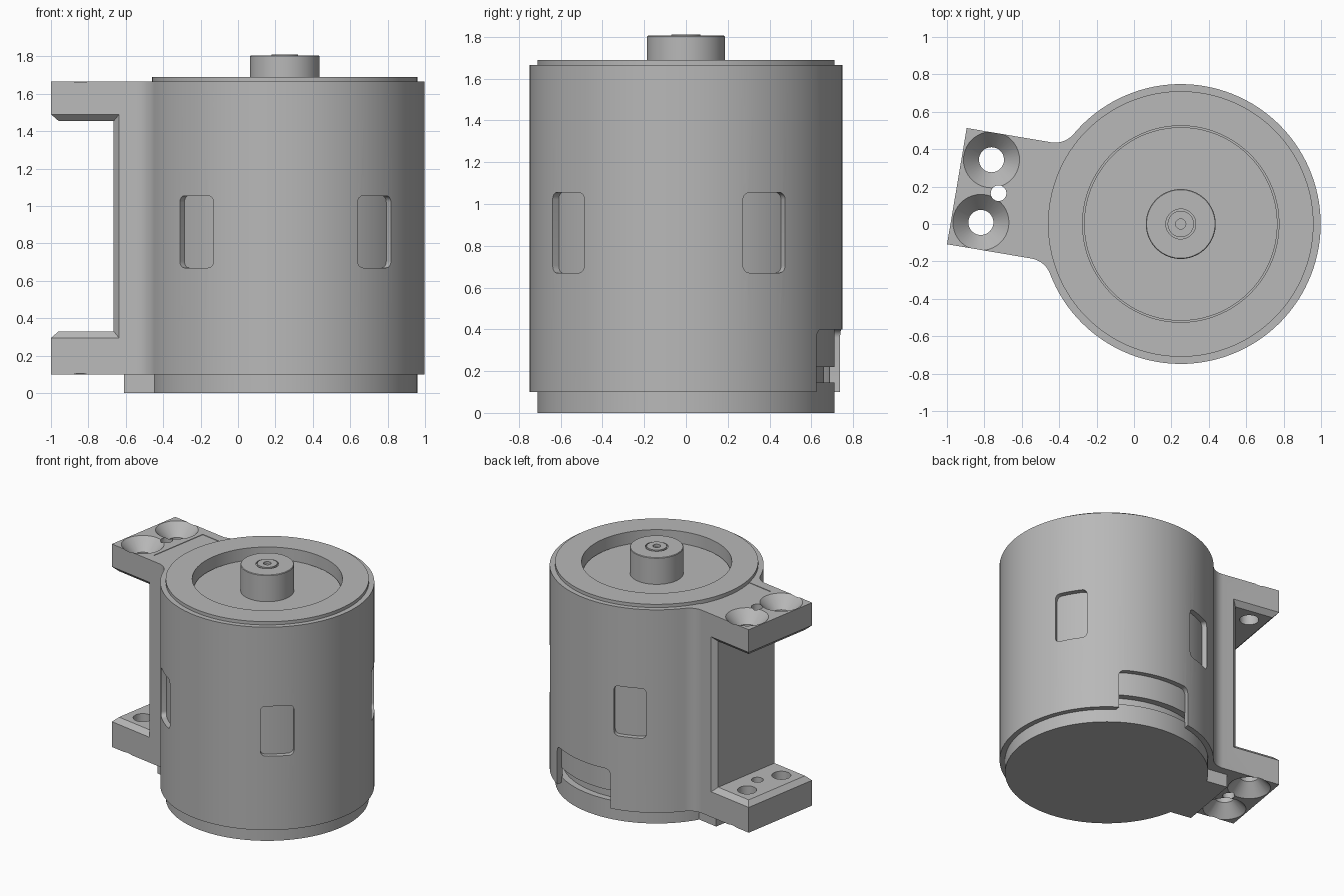
import bpy, bmesh
from math import sin, cos, pi, radians, sqrt, atan2, asin
from mathutils import Matrix, Vector

old = bpy.data.objects.get("Cube")
if old:
    bpy.data.objects.remove(old, do_unlink=True)

grey = bpy.data.materials.new("machined grey")
grey.use_nodes = True
COLOR = (0.48, 0.48, 0.48, 1)
grey.diffuse_color = COLOR
grey.node_tree.nodes["Principled BSDF"].inputs["Base Color"].default_value = COLOR

# Local frame: x points out along the mounting arm, origin on the motor axis
PLACE = Matrix.Translation((0.25, 0, 0)) @ Matrix.Rotation(radians(170.4), 4, 'Z')
R = 0.748          # housing radius
CORE = 0.71        # inner core radius
HALF = 0.315       # arm half width
TIP = 1.214        # arm end


def make(name, bm, matrix=Matrix()):
    bmesh.ops.remove_doubles(bm, verts=bm.verts, dist=1e-5)
    bmesh.ops.recalc_face_normals(bm, faces=bm.faces)
    bm.transform(PLACE @ matrix)
    mesh = bpy.data.meshes.new(name)
    bm.to_mesh(mesh)
    bm.free()
    mesh.materials.append(grey)
    ob = bpy.data.objects.new(name, mesh)
    bpy.context.collection.objects.link(ob)
    return ob


def prism(name, pts, z0, z1, matrix=Matrix()):
    bm = bmesh.new()
    face = bm.faces.new([bm.verts.new((x, y, z0)) for x, y in pts])
    top = bmesh.ops.extrude_face_region(bm, geom=[face])["geom"]
    for v in top:
        if isinstance(v, bmesh.types.BMVert):
            v.co.z = z1
    return make(name, bm, matrix)


def lathe(name, profile, steps=96, matrix=Matrix()):
    bm = bmesh.new()
    vs = [bm.verts.new((r, 0, z)) for r, z in profile]
    es = [bm.edges.new(p) for p in zip(vs, vs[1:])]
    bmesh.ops.spin(bm, geom=vs + es, cent=(0, 0, 0), axis=(0, 0, 1),
                   angle=2 * pi, steps=steps, use_duplicate=False)
    return make(name, bm, matrix)


def hull(name, pts):
    bm = bmesh.new()
    for p in pts:
        bm.verts.new(p)
    bmesh.ops.convex_hull(bm, input=bm.verts)
    return make(name, bm)


def arc(cx, cy, r, a0, a1, n):
    return [(cx + r * cos(a0 + (a1 - a0) * i / n), cy + r * sin(a0 + (a1 - a0) * i / n))
            for i in range(n + 1)]


def rounded_rect(w, z0, z1, r):
    pts = []
    corners = ((w - r, z0 + r), (w - r, z1 - r), (r - w, z1 - r), (r - w, z0 + r))
    for i, (x, y) in enumerate(corners):
        a = (i - 1) * pi / 2
        pts += arc(x, y, r, a, a + pi / 2, 6)
    return pts


def cut(target, cutter):
    cutter.hide_render = True
    mod = target.modifiers.new("cut", 'BOOLEAN')
    mod.operation, mod.solver, mod.object = 'DIFFERENCE', 'EXACT', cutter
    bpy.context.view_layer.objects.active = target
    bpy.ops.object.modifier_apply(modifier=mod.name)
    bpy.data.objects.remove(cutter, do_unlink=True)


# Housing outline: round barrel blended into the arm with fillets
F = 0.13
fy = HALF + F
fx = sqrt((R + F) ** 2 - fy ** 2)
a = atan2(fy, fx)
outline = arc(0, 0, R, a, 2 * pi - a, 100)
outline += arc(fx, -fy, F, pi - a, pi / 2, 10)
outline += [(TIP, -HALF), (TIP, HALF)]
outline += arc(fx, fy, F, -pi / 2, a - pi, 10)[:-1]
housing = prism("housing", outline, 0.10, 1.665)

# Hollow for the core
cut(housing, lathe("bore", [(0, 0), (0.70, 0), (0.70, 1.8), (0, 1.8)]))

# Gap between the two mounting tabs, with chamfered rims
LOW, HIGH, WALL, C = 0.33, 1.455, 0.88, 0.1
INNER = HALF - 0.035
cut(housing, hull("gap", [(x, y, z) for x in (WALL, 1.5) for y in (-0.5, 0.5)
                          for z in (LOW, HIGH)]))
cut(housing, hull("tip_chamfer", [(x, y, z) for y in (-0.5, 0.5) for x, z in (
    (TIP - 0.035, LOW), (TIP - 0.035, HIGH),
    (TIP - 0.035 + C, LOW - C), (TIP - 0.035 + C, HIGH + C))]))
for s in (-1, 1):
    near = [(x, s * INNER, z) for x in (WALL, 1.5) for z in (LOW, HIGH)]
    far = [(x, s * (INNER + C), z) for x in (WALL - C, 1.5) for z in (LOW - C, HIGH + C)]
    cut(housing, hull("side_chamfer", near + far))

# Countersunk screw holes and the small pin hole
screw = [(0, -0.1), (0.25, -0.1), (0.25, 0.0), (0.15, 0.10), (0.067, 0.19),
         (0.067, 1.575), (0.15, 1.665), (0.25, 1.765), (0.25, 1.9), (0, 1.9)]
screw = [p for p in screw if p[0] < 0.2]
screw[0:1] = [(0, 0.0), (0.15, 0.0)]
screw[-1:] = [(0.15, 1.8), (0, 1.8)]
for s in (-1, 1):
    cut(housing, lathe("screw_hole", screw, 40, Matrix.Translation((1.055, s * 0.17, 0))))
cut(housing, lathe("pin_hole", [(0, 0), (0.042, 0), (0.042, 1.8), (0, 1.8)], 24,
                   Matrix.Translation((0.988, 0, 0))))

# Shallow pocket on the arm top
cut(housing, prism("top_pocket", [(0.6, -0.245), (0.875, -0.245), (0.875, 0.245), (0.6, 0.245)],
                   1.661, 1.7))

# Side windows and the connector notch, cut radially
SIDEWAYS = Matrix(((0, 0, 1, 0), (1, 0, 0, 0), (0, 1, 0, 0), (0, 0, 0, 1)))
openings = [(ang, rounded_rect(0.117, 0.67, 1.055, 0.035)) for ang in (60, 140, 220, 300)]
openings.append((-92.4, rounded_rect(0.272, 0.0, 0.40, 0.04)))
for ang, shape in openings:
    cut(housing, prism("opening", shape, 0.55, 0.9,
                       Matrix.Rotation(radians(ang), 4, 'Z') @ SIDEWAYS))

# Inner core: base, top rim and recessed face
core = lathe("core", [(0, 0), (CORE, 0), (CORE, 0.145), (0.66, 0.145), (0.66, 0.22),
                      (CORE, 0.22), (CORE, 1.69), (0.525, 1.69), (0.525, 1.585),
                      (0.517, 1.585), (0.517, 1.60), (0, 1.60)])

# Boss under the arm
boss = prism("base_boss", [(0.5, -0.25), (0.83, -0.25), (0.83, 0.25), (0.5, 0.25)], 0, 0.101)

# Output shaft with a stepped centre
shaft = lathe("shaft", [(0, 1.59), (0.187, 1.59), (0.187, 1.801), (0.183, 1.805),
                        (0.08, 1.805), (0.08, 1.795), (0.07, 1.795), (0.07, 1.81),
                        (0.027, 1.81), (0.027, 1.79), (0, 1.79)], 64)

# Smooth curved walls, keep edges sharp
bpy.ops.object.select_all(action='DESELECT')
for ob in (housing, core, boss, shaft):
    ob.select_set(True)
bpy.context.view_layer.objects.active = housing
bpy.ops.object.shade_smooth_by_angle(angle=radians(30))
